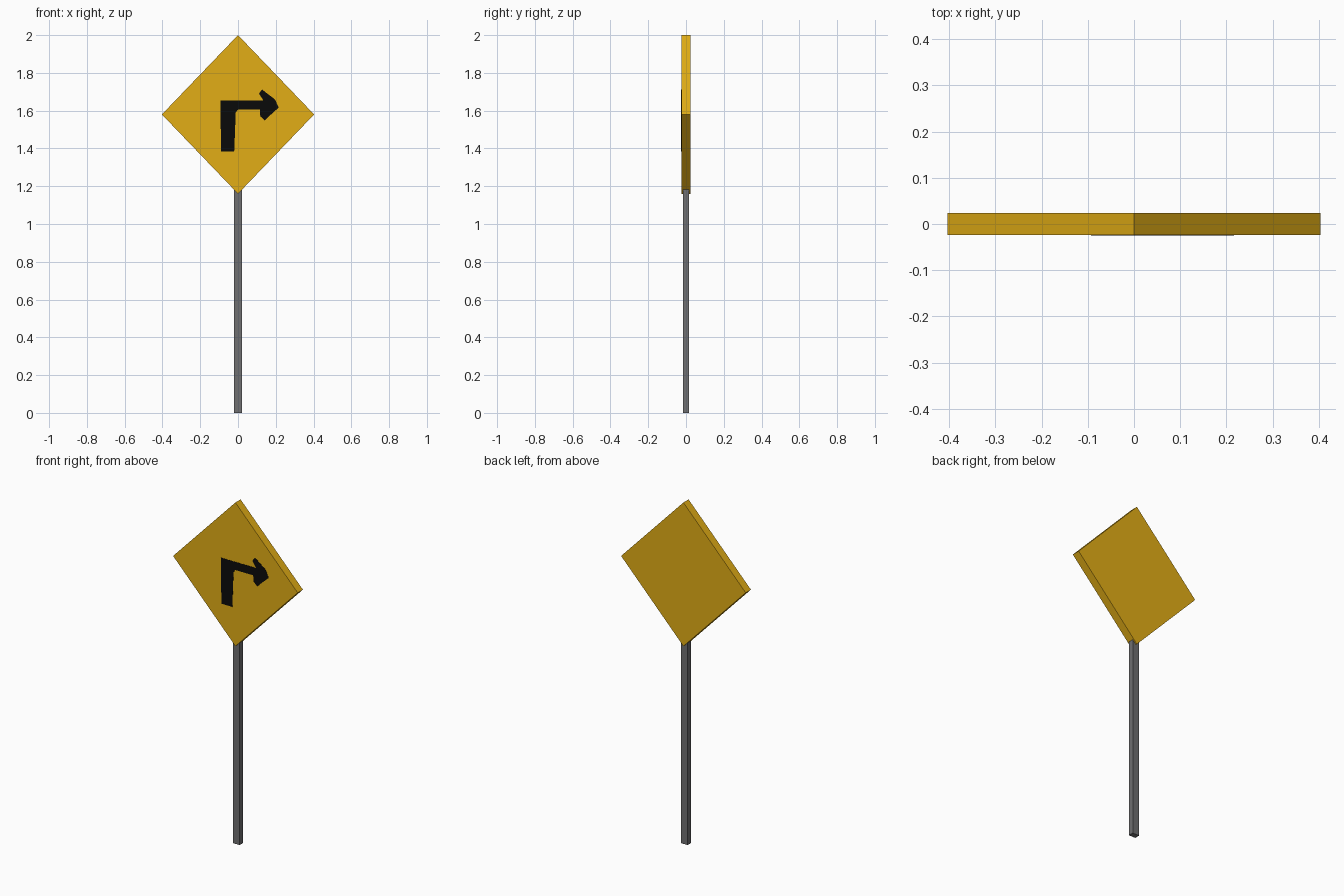
import bpy, bmesh

if "Cube" in bpy.data.objects:
    bpy.data.objects.remove(bpy.data.objects["Cube"])


def material(name, rgb):
    m = bpy.data.materials.new(name)
    m.diffuse_color = (*rgb, 1.0)
    m.use_nodes = True
    m.node_tree.nodes["Principled BSDF"].inputs["Base Color"].default_value = m.diffuse_color
    return m


def slab(name, profile, y0, y1, mat):
    """Extrude an (x, z) outline from y0 to y1."""
    bm = bmesh.new()
    face = bm.faces.new([bm.verts.new((x, y0, z)) for x, z in profile])
    ext = bmesh.ops.extrude_face_region(bm, geom=[face])["geom"]
    verts = [g for g in ext if isinstance(g, bmesh.types.BMVert)]
    bmesh.ops.translate(bm, verts=verts, vec=(0, y1 - y0, 0))
    bmesh.ops.recalc_face_normals(bm, faces=bm.faces[:])
    me = bpy.data.meshes.new(name)
    bm.to_mesh(me)
    bm.free()
    me.materials.append(mat)
    ob = bpy.data.objects.new(name, me)
    bpy.context.collection.objects.link(ob)
    return ob


yellow = material("sign yellow", (0.76, 0.42, 0.008))
grey = material("post grey", (0.16, 0.16, 0.165))
black = material("arrow black", (0.003, 0.003, 0.003))

# Square post, its top tucked into the lower corner of the sign
slab("post", [(-0.022, 0), (0.022, 0), (0.022, 1.185), (-0.022, 1.185)],
     -0.016, 0.016, grey)

# Diamond board
slab("sign_board", [(0, 1.16), (0.403, 1.58), (0, 2.0), (-0.403, 1.58)],
     -0.024, 0.024, yellow)

# Right-turn arrow, a thin plate on the front
arrow = [(-0.09, 1.385), (-0.02, 1.385), (-0.012, 1.59), (0.0, 1.606),
         (0.116, 1.606), (0.118, 1.57), (0.142, 1.548), (0.175, 1.58),
         (0.216, 1.617), (0.195, 1.66), (0.127, 1.712), (0.111, 1.69),
         (0.135, 1.653), (-0.093, 1.653)]
slab("turn_arrow", arrow, -0.0252, -0.0238, black)
